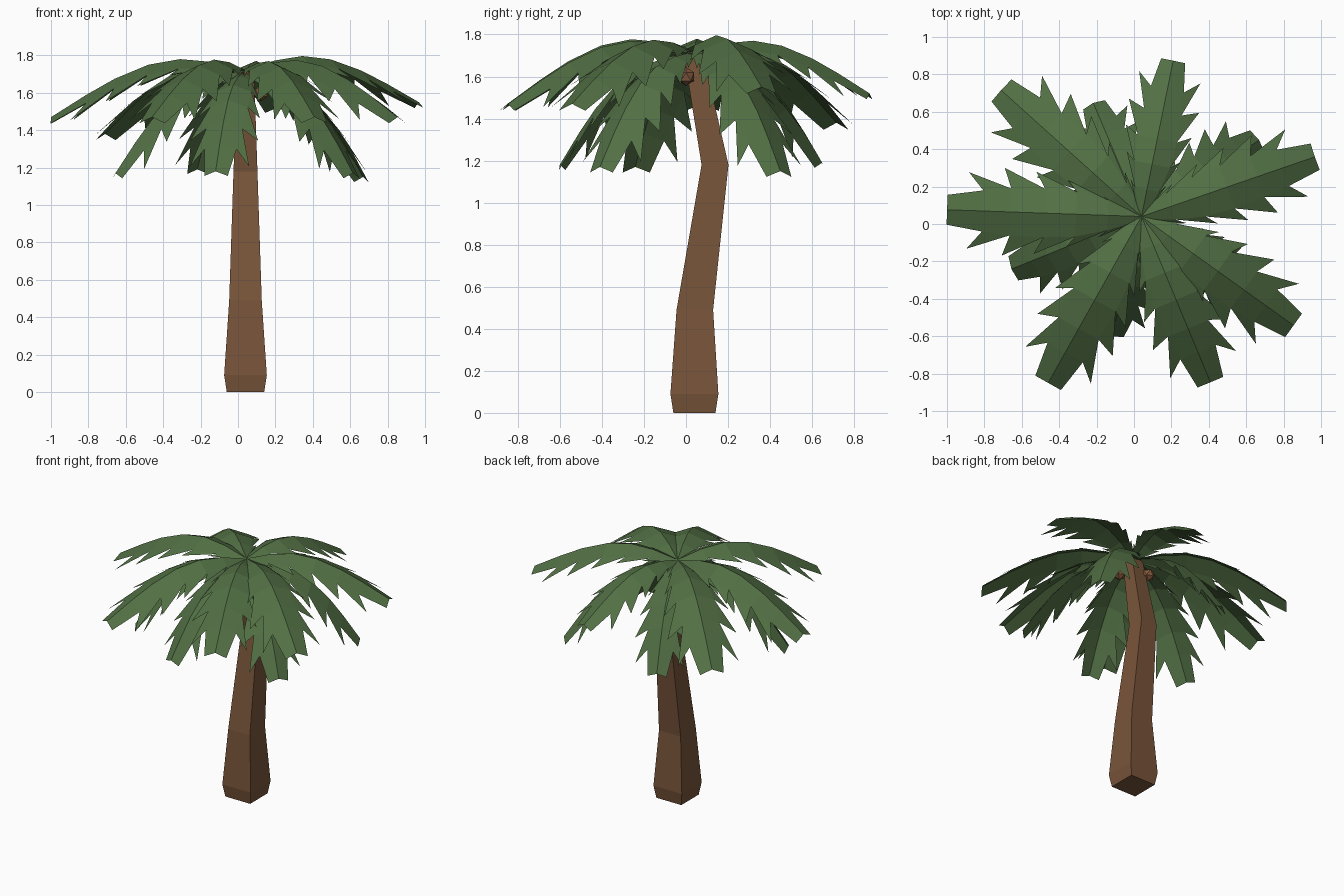
import bpy, bmesh, math
from mathutils import Vector, Matrix

if "Cube" in bpy.data.objects:
    bpy.data.objects.remove(bpy.data.objects["Cube"])

HUB = Vector((0.04, 0.04, 1.72))


def material(name, rgb):
    m = bpy.data.materials.new(name)
    m.diffuse_color = (*rgb, 1)
    m.use_nodes = True
    m.node_tree.nodes["Principled BSDF"].inputs["Base Color"].default_value = m.diffuse_color
    return m


BARK = material("bark brown", (0.190, 0.090, 0.042))
LEAF = material("leaf green", (0.084, 0.160, 0.058))
NUT = material("coconut brown", (0.230, 0.100, 0.045))


def finish(bm, name, mat):
    me = bpy.data.meshes.new(name)
    bm.to_mesh(me)
    bm.free()
    me.materials.append(mat)
    ob = bpy.data.objects.new(name, me)
    bpy.context.collection.objects.link(ob)
    return ob


# Trunk: square sections (z, centre y, half width), bent backwards then forwards
SECTIONS = [(0, 0.04, 0.10), (0.09, 0.04, 0.114), (0.49, 0.042, 0.087),
            (1.18, 0.138, 0.064), (1.71, 0.035, 0.046)]
bm = bmesh.new()
rings = [[bm.verts.new((0.04 + sx * h, cy + sy * h, z))
          for sx, sy in ((-1, -1), (1, -1), (1, 1), (-1, 1))]
         for z, cy, h in SECTIONS]
for a, b in zip(rings, rings[1:]):
    for i in range(4):
        j = (i + 1) % 4
        bm.faces.new((a[i], a[j], b[j], b[i]))
bm.faces.new(rings[0][::-1])
bm.faces.new(rings[-1])
bmesh.ops.recalc_face_normals(bm, faces=bm.faces)
finish(bm, "trunk", BARK)

# Frond template: midrib (distance, height), half width at each notch,
# and tooth tips (distance, half width) between neighbouring notches
RIB = [(0, 0), (0.18, 0.045), (0.35, 0.06), (0.52, 0.03),
       (0.70, -0.045), (0.85, -0.13), (1.04, -0.25)]
HALF = [0.015, 0.08, 0.12, 0.13, 0.125, 0.11, 0.08]
TEETH = {0: (0.23, 0.12), 1: (0.40, 0.18), 2: (0.57, 0.22),
         3: (0.74, 0.235), 4: (0.93, 0.205)}
FOLD = 0.42  # how far the sides hang below the midrib


def rib_height(x):
    for (x0, z0), (x1, z1) in zip(RIB, RIB[1:]):
        if x <= x1:
            return z0 + (z1 - z0) * (x - x0) / (x1 - x0)
    return RIB[-1][1]


def frond(name, angle, reach, tip_z):
    drop = tip_z - HUB.z
    tx, tz = RIB[-1]
    size = math.hypot(reach, drop) / math.hypot(tx, tz)
    tilt = math.atan2(tz, tx) - math.atan2(drop, reach)
    bm = bmesh.new()
    mid = [bm.verts.new((x, 0, z)) for x, z in RIB]
    for s in (-1, 1):
        edge = [bm.verts.new((x, s * h, z - FOLD * h))
                for (x, z), h in zip(RIB, HALF)]
        for i in range(len(RIB) - 1):
            bm.faces.new((mid[i], mid[i + 1], edge[i + 1], edge[i]))
            if i in TEETH:
                x, h = TEETH[i]
                t = bm.verts.new((x, s * h, rib_height(x) - FOLD * h))
                bm.faces.new((edge[i], edge[i + 1], t))
    bm.normal_update()
    for f in bm.faces:
        if f.normal.z < 0:
            f.normal_flip()
    bm.transform(Matrix.Translation(HUB)
                 @ Matrix.Rotation(math.radians(angle), 4, 'Z')
                 @ Matrix.Rotation(tilt, 4, 'Y')
                 @ Matrix.Scale(size, 4))
    finish(bm, name, LEAF)


# Fronds: angle, horizontal reach, tip height
UPPER = [(19, 0.98, 1.55), (78.5, 0.85, 1.52), (138, 1.01, 1.38),
         (178, 1.04, 1.47), (240.7, 1.02, 1.47), (292.6, 0.96, 1.47),
         (324.4, 1.0, 1.47)]
LOWER = [(33, 0.75, 1.15), (113, 0.66, 1.19), (202, 0.75, 1.17),
         (256, 0.66, 1.18), (322, 0.73, 1.17)]
for i, f in enumerate(UPPER):
    frond(f"upper_frond_{i + 1}", *f)
for i, f in enumerate(LOWER):
    frond(f"lower_frond_{i + 1}", *f)

# Coconuts tucked under the crown
for i, p in enumerate([(0.125, 0.0, 1.60), (-0.03, 0.11, 1.60), (0.03, -0.04, 1.66)]):
    bm = bmesh.new()
    bmesh.ops.create_icosphere(bm, subdivisions=1, radius=0.045,
                               matrix=Matrix.Translation(p))
    finish(bm, f"coconut_{i + 1}", NUT)
